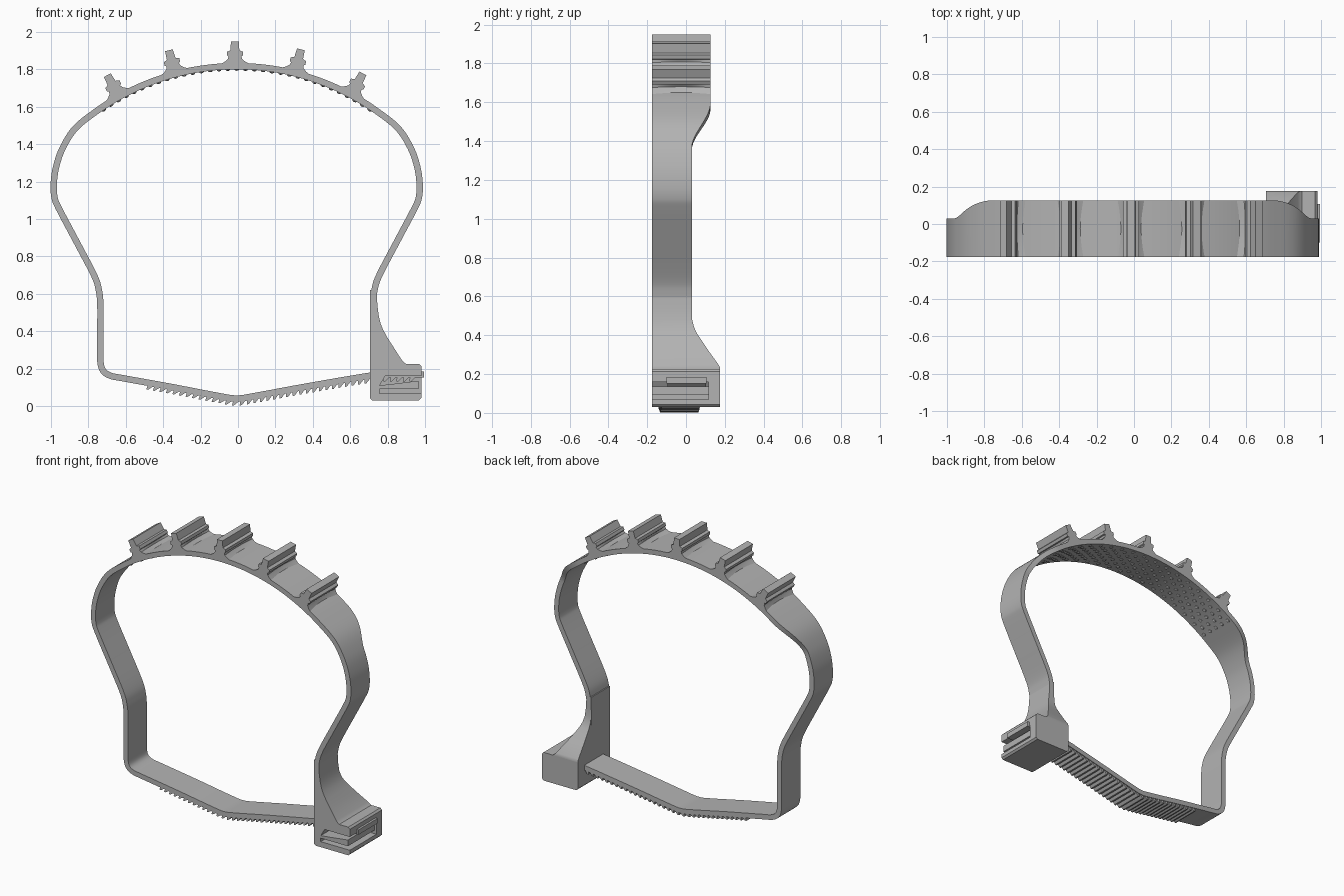
import bpy, bmesh
from math import sin, cos, radians, pi
from mathutils import Vector, Matrix

cube = bpy.data.objects.get("Cube")
if cube:
    bpy.data.objects.remove(cube, do_unlink=True)

grey = bpy.data.materials.new("plain_grey")
grey.use_nodes = True
grey.diffuse_color = (0.45, 0.45, 0.45, 1)
grey.node_tree.nodes["Principled BSDF"].inputs["Base Color"].default_value = (0.45, 0.45, 0.45, 1)

FRONT, BACK_NARROW, BACK_WIDE = -0.176, 0.03, 0.126
AXIS_X = -0.007            # symmetry axis of the band
ARC_Z, ARC_R = 0.53, 1.287  # centre and mid radius of the top arc
HALF = 0.017               # half the band thickness


def finish(name, bm):
    bmesh.ops.recalc_face_normals(bm, faces=bm.faces)
    mesh = bpy.data.meshes.new(name)
    bm.to_mesh(mesh)
    bm.free()
    mesh.materials.append(grey)
    obj = bpy.data.objects.new(name, mesh)
    bpy.context.collection.objects.link(obj)
    bpy.ops.object.select_all(action="DESELECT")
    obj.select_set(True)
    bpy.context.view_layer.objects.active = obj
    bpy.ops.object.shade_smooth_by_angle(angle=radians(30))
    return obj


def loft(bm, sections):
    """Skin a list of closed cross-sections and cap both ends."""
    rings = [[bm.verts.new(p) for p in s] for s in sections]
    n = len(rings[0])
    for a, b in zip(rings, rings[1:]):
        for i in range(n):
            j = (i + 1) % n
            bm.faces.new((a[i], a[j], b[j], b[i]))
    bm.faces.new(rings[0])
    bm.faces.new(rings[-1][::-1])


def prism(bm, outline, y0, y1):
    loft(bm, [[(x, y, z) for x, z in outline] for y in (y0, y1)])


def smooth_path(points, steps=6):
    """Catmull-Rom samples through the points."""
    p = [Vector(q) for q in points]
    p = [2 * p[0] - p[1]] + p + [2 * p[-1] - p[-2]]
    out = []
    for a, b, c, d in zip(p, p[1:], p[2:], p[3:]):
        for k in range(steps):
            t = k / steps
            out.append(0.5 * (2 * b + (c - a) * t + (2 * a - 5 * b + 4 * c - d) * t ** 2
                              + (3 * b - a - 3 * c + d) * t ** 3))
    return out + [p[-2]]


def strap_shift(x):
    # the lower strap drifts backwards to meet the middle of the buckle
    return 0.076 * min(1, max(0, (x + 0.72) / 1.42))


def y_range(x, z):
    if z < 0.3:
        s = strap_shift(x)
        return FRONT + s, BACK_NARROW + s
    t = min(1, max(0, (z - 1.36) / 0.22))
    return FRONT, BACK_NARROW + (BACK_WIDE - BACK_NARROW) * t * t * (3 - 2 * t)


# Band: right side, top arc, left side, then the lower strap as one sweep
side = [(0.729, 0.40), (0.729, 0.54), (0.737, 0.62), (0.763, 0.70), (0.86, 0.885), (0.95, 1.055),
        (0.974, 1.115), (0.978, 1.19), (0.965, 1.28), (0.93, 1.38), (0.86, 1.488)]
arc = [(ARC_R * sin(radians(a)), ARC_Z + ARC_R * cos(radians(a))) for a in range(35, -36, -5)]
corner = [(-0.729, 0.31), (-0.729, 0.24), (-0.715, 0.19), (-0.675, 0.162), (-0.6, 0.147)]
lower = [(-0.35, 0.102), (-0.1, 0.054), (0, 0.04), (0.1, 0.054), (0.35, 0.1),
         (0.7, 0.16), (0.8, 0.168), (1.002, 0.168)]
points = side + arc + [(-x, z) for x, z in reversed(side)] + corner + lower
path = [Vector((p.x + AXIS_X, p.y)) for p in smooth_path(points)]

bm = bmesh.new()
sections = []
for i, p in enumerate(path):
    tangent = path[min(i + 1, len(path) - 1)] - path[max(i - 1, 0)]
    normal = Vector((tangent.y, -tangent.x)).normalized() * HALF
    y0, y1 = y_range(p.x, p.y)
    a, b = p + normal, p - normal
    sections.append([(a.x, y0, a.y), (a.x, y1, a.y), (b.x, y1, b.y), (b.x, y0, b.y)])
loft(bm, sections)
finish("band", bm)

# Ratchet teeth under the lower strap
strap = [p for p in path if p.y < 0.18 and p.x > -0.6]


def strap_point(x):
    for a, b in zip(strap, strap[1:]):
        if a.x <= x <= b.x:
            d = (b - a).normalized()
            return a + (b - a) * ((x - a.x) / (b.x - a.x)), d, Vector((d.y, -d.x))


bm = bmesh.new()
pitch = 0.035
for k in range(41):
    x = -0.48 + k * pitch
    p, d, n = strap_point(x)
    root = p + n * (HALF - 0.004)
    outline = [root, root + n * 0.024 - d * 0.004, root + n * 0.024 + d * 0.006, root + d * pitch * 0.9]
    s = strap_shift(x)
    prism(bm, outline, FRONT + s + 0.004, BACK_NARROW + s - 0.004)
finish("ratchet_teeth", bm)

# Ribbed posts standing on the top arc, with scooped feet
foot = [(0.09, -0.012), (0.056, 0.006), (0.039, 0.02)]
head = [(0.034, 0.035), (0.043, 0.04), (0.043, 0.06), (0.024, 0.067), (0.021, 0.115)]
for i in range(-2, 3):
    bm = bmesh.new()
    turn = (Matrix.Translation((AXIS_X, 0, ARC_Z)) @ Matrix.Rotation(radians(14.4 * i - 0.4), 4, "Y")
            @ Matrix.Translation((0, 0, ARC_R + HALF)))
    sections = []
    for k in range(13):
        t = k / 12
        scoop = 1 - 0.22 * sin(pi * t)
        half = [(w * scoop, h) for w, h in foot] + head
        outline = half + [(-w, h) for w, h in reversed(half)]
        y = FRONT + (BACK_WIDE - FRONT) * t
        sections.append([turn @ Vector((w, y, h)) for w, h in outline])
    loft(bm, sections)
    finish(f"post_{i + 3}", bm)

# Staggered grip dots on the inside of the top arc
bm = bmesh.new()
for col in range(33):
    a = radians(-34 + col * 68 / 32)
    for row in range(5 - col % 2):
        y = -0.145 + 0.06 * row + 0.03 * (col % 2)
        r = ARC_R - HALF
        place = (Matrix.Translation((AXIS_X + r * sin(a), y, ARC_Z + r * cos(a)))
                 @ Matrix.Rotation(a, 4, "Y") @ Matrix.Diagonal((1, 1, 0.6, 1)))
        bmesh.ops.create_uvsphere(bm, u_segments=10, v_segments=6, radius=0.013, matrix=place)
finish("grip_dots", bm)

# Buckle: slotted comb in front, solid wall behind
LEFT, RIGHT, LOW, TOP = 0.705, 0.98, 0.03, 0.225
r = 0.012
low_edge = [(LEFT, TOP), (LEFT, LOW + r), (LEFT + r, LOW), (RIGHT - r, LOW), (RIGHT, LOW + r)]
top_edge = [(RIGHT, TOP - r), (RIGHT - r, TOP)]
slots = [(RIGHT, 0.068), (0.757, 0.068), (0.757, 0.092), (RIGHT - 0.015, 0.092),
         (RIGHT - 0.015, 0.135), (0.83, 0.118), (0.757, 0.11), (0.787, 0.16), (RIGHT, 0.16)]
bm = bmesh.new()
prism(bm, low_edge + slots + top_edge, FRONT, 0.115)
prism(bm, low_edge + top_edge, 0.115, 0.176)
finish("buckle", bm)

# Flared neck joining the band to the buckle: height, outer x, back y
rows = [(0.62, 0.742, 0.03), (0.54, 0.745, 0.03), (0.48, 0.753, 0.032), (0.44, 0.763, 0.042),
        (0.41, 0.775, 0.056), (0.37, 0.796, 0.083), (0.32, 0.828, 0.116), (0.245, 0.876, 0.17),
        (0.23, 0.89, 0.176), (0.215, 0.915, 0.176)]
bm = bmesh.new()
loft(bm, [[(LEFT, FRONT, z), (x, FRONT, z), (x, y, z), (LEFT, y, z)] for z, x, y in rows])
finish("buckle_neck", bm)
